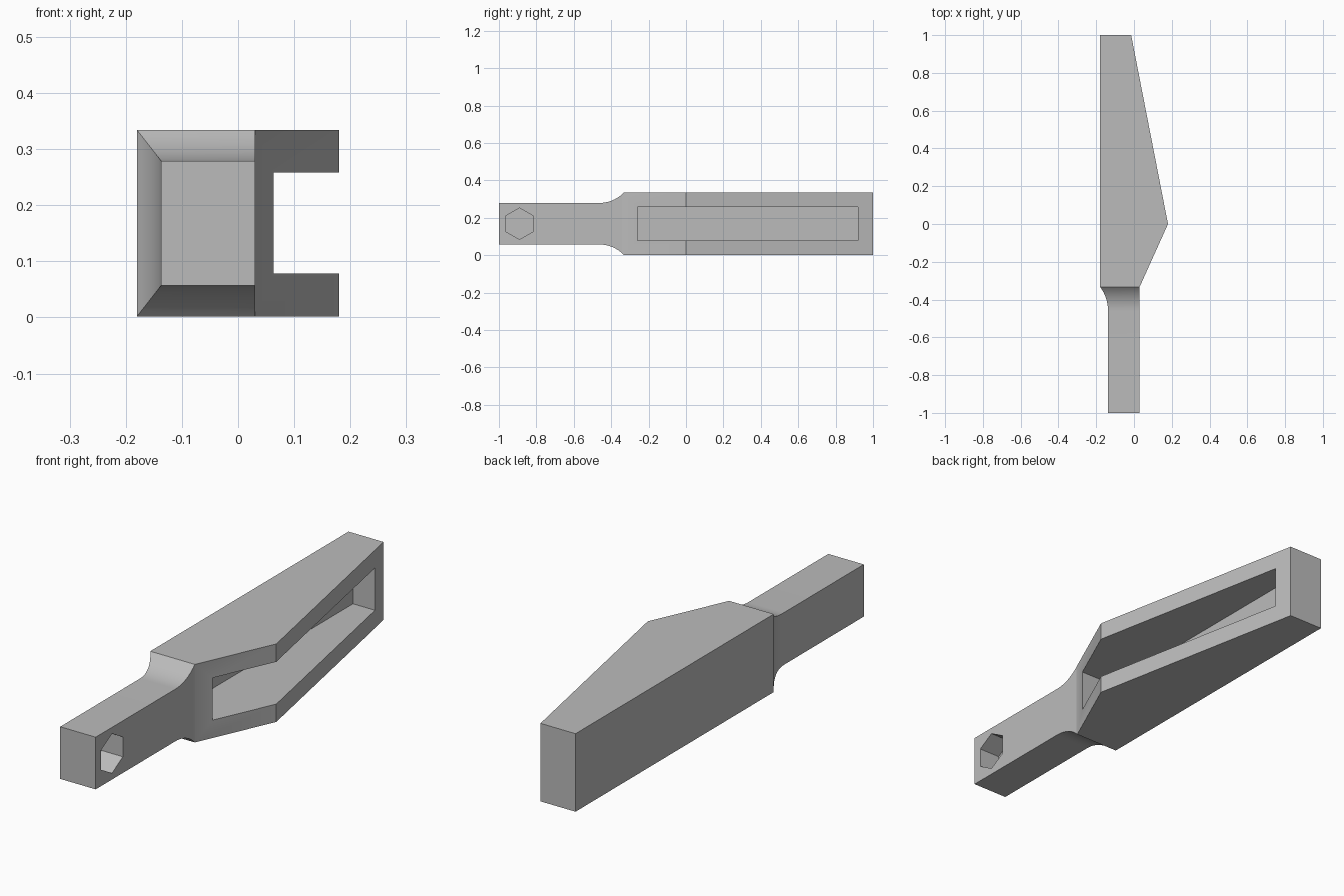
import bpy, bmesh, math
from mathutils import Matrix

cube = bpy.data.objects.get("Cube")
if cube:
    bpy.data.objects.remove(cube, do_unlink=True)

grey = bpy.data.materials.new("plain grey")
grey.use_nodes = True
colour = (0.5, 0.5, 0.5, 1)
grey.diffuse_color = colour
grey.node_tree.nodes["Principled BSDF"].inputs["Base Color"].default_value = colour

MID_Z = 0.168


def make_object(name, bm):
    bmesh.ops.recalc_face_normals(bm, faces=bm.faces)
    mesh = bpy.data.meshes.new(name)
    bm.to_mesh(mesh)
    bm.free()
    mesh.materials.append(grey)
    obj = bpy.data.objects.new(name, mesh)
    bpy.context.collection.objects.link(obj)
    return obj


def prism_cutter(name, y, radius, sides, x0, x1):
    """Prism along x, with a corner pointing along y."""
    bm = bmesh.new()
    bmesh.ops.create_cone(bm, cap_ends=True, segments=sides, radius1=radius,
                          radius2=radius, depth=x1 - x0)
    bm.transform(Matrix.Translation(((x0 + x1) / 2, y, MID_Z))
                 @ Matrix.Rotation(math.pi / 2, 4, 'Y')
                 @ Matrix.Rotation(math.pi / 2, 4, 'Z'))
    return make_object(name, bm)


# Rectangular sections along y: (y, left x, right x, half height)
neck_y, neck_len, steps = -0.333, 0.13, 10
thin_x, wide_x, thin_h, wide_h = -0.137, -0.18, 0.111, 0.166
rise = 0.055
radius = (neck_len ** 2 + rise ** 2) / (2 * rise)
sections = [(-1, thin_x, 0.03, thin_h)]
sweep = math.asin(neck_len / radius)
for i in range(steps + 1):
    a = sweep * i / steps
    f = radius * (1 - math.cos(a)) / rise
    sections.append((neck_y - neck_len + radius * math.sin(a),
                     thin_x + f * (wide_x - thin_x), 0.03,
                     thin_h + f * (wide_h - thin_h)))
sections += [(0, wide_x, 0.18, wide_h), (1, wide_x, -0.015, wide_h)]

# Handle, flared neck and tapering body as one loft
bm = bmesh.new()
rings = []
for y, x0, x1, h in sections:
    rings.append([bm.verts.new((x, y, MID_Z + z)) for x, z in
                  ((x0, -h), (x1, -h), (x1, h), (x0, h))])
for a, b in zip(rings, rings[1:]):
    for i in range(4):
        j = (i + 1) % 4
        bm.faces.new((a[i], a[j], b[j], b[i]))
bm.faces.new(rings[0])
bm.faces.new(rings[-1])
arm = make_object("slotted_arm", bm)

# Long pocket in the angled side
bm = bmesh.new()
bmesh.ops.create_cube(bm, size=1)
bm.transform(Matrix.Translation((0.1485, 0.33, MID_Z))
             @ Matrix.Diagonal((0.503, 1.18, 0.18, 1)))
cutters = [make_object("pocket_cutter", bm)]

# Bolt holes and the hexagonal nut recess
cutters.append(prism_cutter("nut_cutter", -0.89, 0.084, 6, -0.07, 0.1))
cutters.append(prism_cutter("bolt_hole_cutter", -0.89, 0.047, 48, -0.4, 0.3))
cutters.append(prism_cutter("pivot_hole_cutter", -0.537, 0.058, 48, -0.4, 0.3))

bpy.ops.object.select_all(action='DESELECT')
bpy.context.view_layer.objects.active = arm
arm.select_set(True)
for cutter in cutters:
    cutter.hide_render = True
    mod = arm.modifiers.new(cutter.name, 'BOOLEAN')
    mod.operation = 'DIFFERENCE'
    mod.solver = 'EXACT'
    mod.object = cutter
    bpy.ops.object.modifier_apply(modifier=mod.name)
    bpy.data.objects.remove(cutter, do_unlink=True)
bpy.ops.object.shade_smooth_by_angle(angle=math.radians(30))
